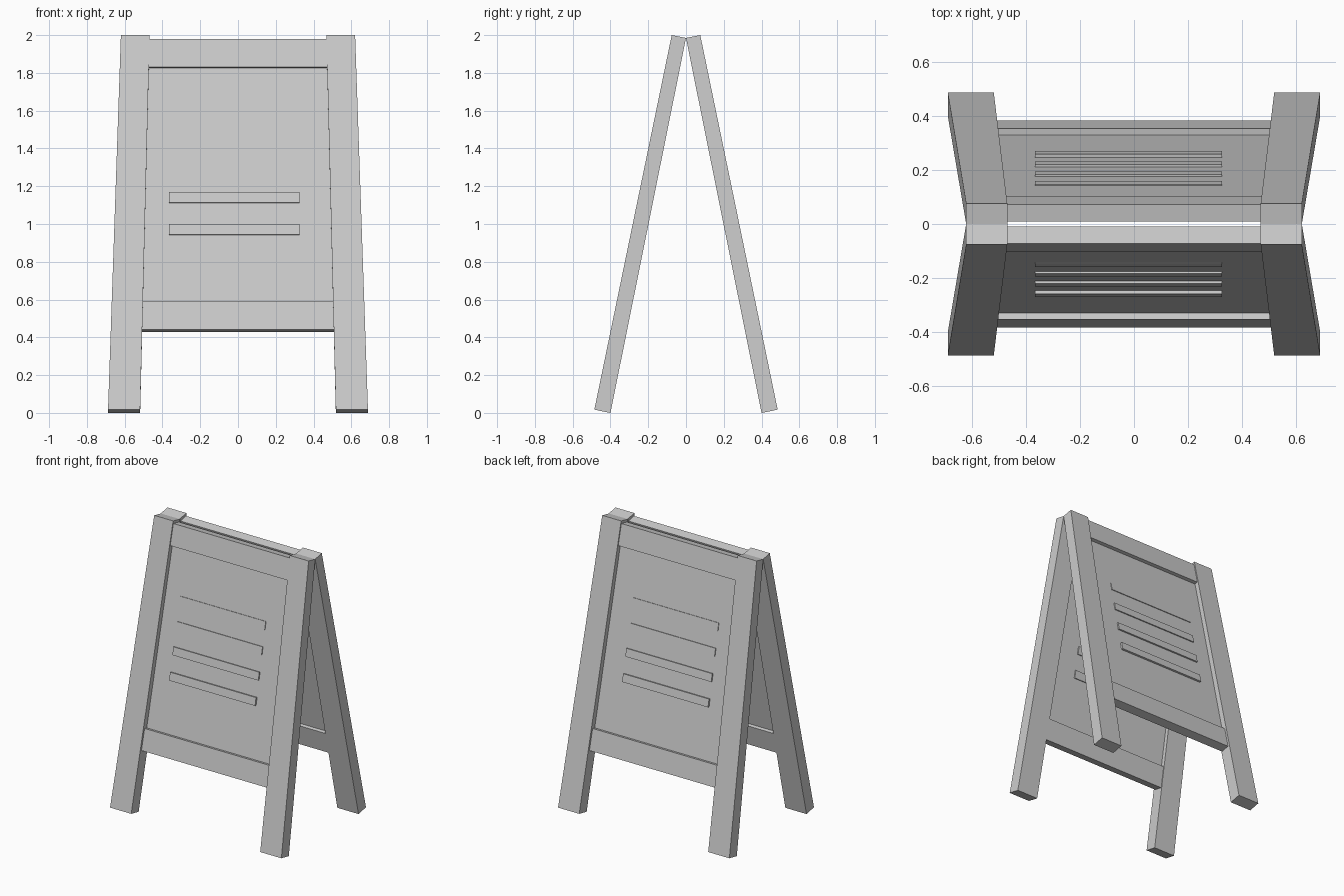
import bpy, bmesh, math
from mathutils import Vector

cube = bpy.data.objects.get("Cube")
if cube:
    bpy.data.objects.remove(cube, do_unlink=True)

# Single flat grey
grey = bpy.data.materials.new("light_grey")
grey.use_nodes = True
colour = (0.6, 0.6, 0.6, 1)
grey.diffuse_color = colour
grey.node_tree.nodes["Principled BSDF"].inputs["Base Color"].default_value = colour

HINGE_Z = 1.985
LENGTH = 2.025
LEAN = math.asin(0.4 / LENGTH)


def place(side, x, s, t):
    """x across, s down the leaf from the hinge, t outward from its inner face."""
    y = s * math.sin(LEAN) + t * math.cos(LEAN)
    z = HINGE_Z - s * math.cos(LEAN) + t * math.sin(LEAN)
    return Vector((x, side * y, z))


def slab(name, side, top, bottom):
    """Tapered board between two sections, each (s, x0, x1, t0, t1)."""
    bm = bmesh.new()
    for s, x0, x1, t0, t1 in (top, bottom):
        for x, t in ((x0, t0), (x1, t0), (x1, t1), (x0, t1)):
            bm.verts.new(place(side, x, s, t))
    v = list(bm.verts)
    bm.faces.new(v[:4])
    bm.faces.new(v[4:])
    for i in range(4):
        j = (i + 1) % 4
        bm.faces.new((v[i], v[j], v[j + 4], v[i + 4]))
    bmesh.ops.recalc_face_normals(bm, faces=bm.faces)
    mesh = bpy.data.meshes.new(name)
    bm.to_mesh(mesh)
    bm.free()
    mesh.materials.append(grey)
    obj = bpy.data.objects.new(name, mesh)
    bpy.context.collection.objects.link(obj)


def board(name, side, s0, s1, t0, t1):
    """Cross board whose ends are let into the splayed legs."""
    w0, w1 = (0.48 + 0.025 * s for s in (s0, s1))
    slab(name, side, (s0, -w0, w0, t0, t1), (s1, -w1, w1, t0, t1))


for leaf, side in (("front", -1), ("back", 1)):
    # Splayed legs
    for hand, k in (("left", 1), ("right", -1)):
        slab(f"{leaf}_{hand}_leg", side,
             (0, k * 0.468, k * 0.62, 0, 0.077),
             (LENGTH, k * 0.518, k * 0.688, 0, 0.087))
    # Rails and recessed panel
    board(f"{leaf}_top_rail", side, 0.019, 0.172, 0.005, 0.07)
    board(f"{leaf}_bottom_rail", side, 1.437, 1.59, 0.005, 0.07)
    board(f"{leaf}_panel", side, 0.1, 1.5, 0.03, 0.045)
    # Raised strips, standing further out lower down
    for i, raised in enumerate((0.005, 0.007, 0.01, 0.013)):
        s = 0.495 + 0.174 * i
        section = (-0.365, 0.325, 0.022, 0.045 + raised)
        slab(f"{leaf}_strip_{i + 1}", side, (s, *section), (s + 0.057, *section))
